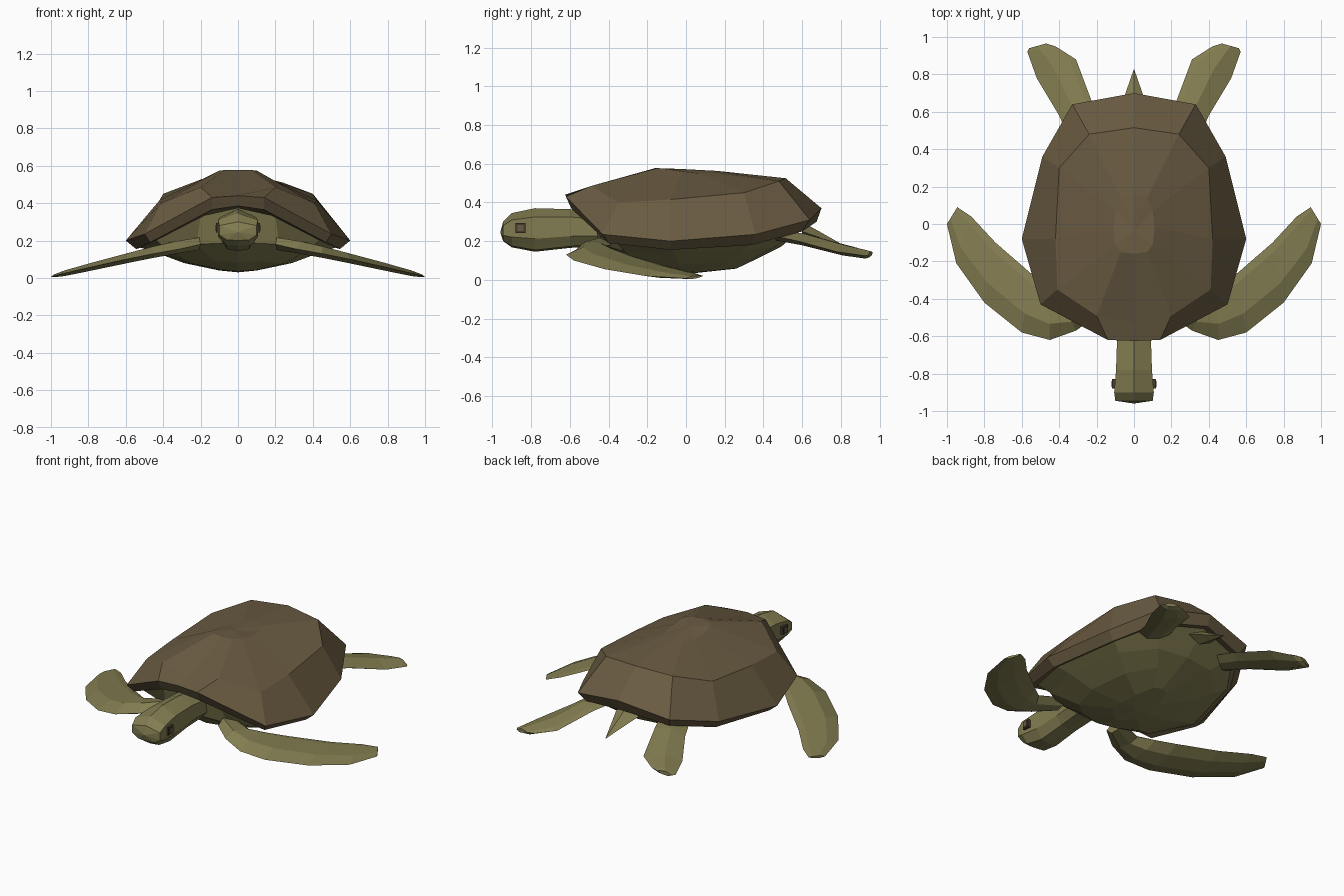
import bpy, bmesh
from mathutils import Vector

if "Cube" in bpy.data.objects:
    bpy.data.objects.remove(bpy.data.objects["Cube"])


def mat(name, rgb):
    m = bpy.data.materials.new(name)
    m.diffuse_color = (*rgb, 1)
    m.use_nodes = True
    m.node_tree.nodes["Principled BSDF"].inputs["Base Color"].default_value = m.diffuse_color
    return m


BROWN = mat("shell brown", (0.143, 0.105, 0.054))
OLIVE = mat("skin olive", (0.225, 0.205, 0.082))
DARK = mat("eye dark", (0.055, 0.043, 0.027))


def loft(name, rings, material, start=None, end=None):
    """Skin closed rings of equal length; ends get a point (fan) or a flat cap."""
    bm = bmesh.new()
    vs = [[bm.verts.new(p) for p in r] for r in rings]
    n = len(vs[0])
    for a, b in zip(vs, vs[1:]):
        for i in range(n):
            j = (i + 1) % n
            bm.faces.new((a[i], a[j], b[j], b[i]))
    for ring, tip in ((vs[0], start), (vs[-1], end)):
        if tip is None:
            bm.faces.new(ring)
        else:
            c = bm.verts.new(tip)
            for i in range(n):
                bm.faces.new((ring[i], ring[(i + 1) % n], c))
    bmesh.ops.recalc_face_normals(bm, faces=bm.faces)
    me = bpy.data.meshes.new(name)
    bm.to_mesh(me)
    bm.free()
    me.materials.append(material)
    ob = bpy.data.objects.new(name, me)
    bpy.context.collection.objects.link(ob)
    return ob


def mirrored(half):
    """Half ring from front to back, first and last on the centre line."""
    return half + [(-x, y, z) for x, y, z in half[-2:0:-1]]


# Carapace: underside lip, rim, shoulder, crown
lip = [(0, -.60, .385), (.14, -.59, .365), (.47, -.40, .19), (.545, -.08, .155),
       (.45, .34, .18), (.30, .60, .25), (0, .675, .30)]
rim = [(0, -.625, .44), (.14, -.62, .43), (.50, -.43, .235), (.60, -.08, .20),
       (.49, .36, .235), (.33, .64, .31), (0, .70, .37)]
shoulder = [(0, -.525, .455), (.20, -.49, .485), (.41, -.35, .40), (.42, -.08, .415),
            (.40, .30, .45), (.24, .48, .51), (0, .515, .525)]
crown = [(0, -.16, .577), (.07, -.15, .577), (.10, -.11, .574), (.11, -.02, .56),
         (.10, .07, .55), (.07, .14, .553), (0, .16, .563)]
loft("carapace", [mirrored(r) for r in (lip, rim, shoulder, crown)], BROWN,
     start=(0, 0, .36), end=(0, -.03, .573))

# Body: chest and belly filling the shell opening
belly_top = [(0, -.50, .375), (.20, -.48, .33), (.44, -.37, .205), (.53, -.08, .165),
             (.44, .34, .19), (.28, .57, .255), (0, .64, .30)]
chest = [(0, -.46, .19), (.22, -.43, .18), (.38, -.32, .15), (.45, -.06, .14),
         (.37, .30, .15), (.20, .46, .17), (0, .49, .17)]
belly_low = [(0, -.33, .085), (.13, -.31, .09), (.24, -.22, .075), (.29, -.04, .08),
             (.25, .22, .09), (.12, .36, .115), (0, .38, .115)]
belly_flat = [(0, -.16, .035), (.05, -.14, .04), (.09, -.08, .04), (.10, 0, .04),
              (.09, .12, .045), (.05, .24, .058), (0, .26, .058)]
loft("body", [mirrored(r) for r in (belly_top, chest, belly_low, belly_flat)], OLIVE,
     start=(0, 0, .33), end=(0, 0, .03))

# Head and neck: (y, half width, top, bottom)
sections = [(-.945, .10, .30, .20), (-.90, .106, .345, .168), (-.78, .096, .37, .145),
            (-.60, .090, .365, .165), (-.40, .10, .34, .18)]
rings = []
for y, w, t, b in sections:
    h = t - b
    rings.append(mirrored([(0, y, t), (w, y, t - .2 * h), (w, y, b + .3 * h),
                           (.6 * w, y, b + .04 * h), (0, y, b)]))
loft("head_and_neck", rings, OLIVE, start=(0, -.96, .245))


def plate(name, x0, x1, y, z, r, material):
    ring = [(-r, -r), (r, -r), (r, r), (-r, r)]
    loft(name, [[(x, y + a, z + b) for a, b in ring] for x in (x0, x1)], material)


# Eyes
for side, s in (("right", 1), ("left", -1)):
    plate(f"eye_socket_{side}", .09 * s, .117 * s, -.855, .268, .025, DARK)
    plate(f"eye_{side}", .112 * s, .121 * s, -.855, .268, .016, BROWN)


def flipper(name, stations, ridge):
    """Stations: leading edge, trailing edge, half thickness; mirrored to both sides."""
    for side, s in (("right", 1), ("left", -1)):
        rings = []
        for lead, trail, th in stations:
            a, b = Vector(lead), Vector(trail)
            up = Vector((0, 0, th))
            pts = [a, a.lerp(b, ridge) + up, a.lerp(b, .85) + up * .5, b,
                   a.lerp(b, .7) - up * .8, a.lerp(b, .3) - up * .9]
            rings.append([(p.x * s, p.y, p.z) for p in pts])
        loft(f"{name}_{side}", rings, OLIVE)


# Front flippers
flipper("front_flipper", [
    ((.20, -.49, .18), (.22, -.36, .185), .035),
    ((.31, -.57, .155), (.38, -.42, .175), .035),
    ((.45, -.62, .130), (.46, -.35, .15), .032),
    ((.60, -.58, .100), (.55, -.265, .12), .028),
    ((.80, -.42, .055), (.74, -.10, .07), .022),
    ((.95, -.21, .02), (.87, .04, .036), .016),
    ((1.0, 0, .007), (.945, .09, .02), .008)], .32)

# Rear flippers
flipper("rear_flipper", [
    ((.34, .44, .23), (.16, .48, .24), .03),
    ((.40, .58, .20), (.22, .64, .22), .03),
    ((.52, .78, .145), (.31, .88, .16), .026),
    ((.57, .92, .125), (.42, .95, .14), .022),
    ((.56, .94, .125), (.47, .965, .14), .014)], .45)

# Tail
loft("tail", [[(-.08, .60, .25), (0, .60, .30), (.08, .60, .25), (0, .60, .21)]], OLIVE,
     start=(0, .60, .25), end=(0, .83, .17))
